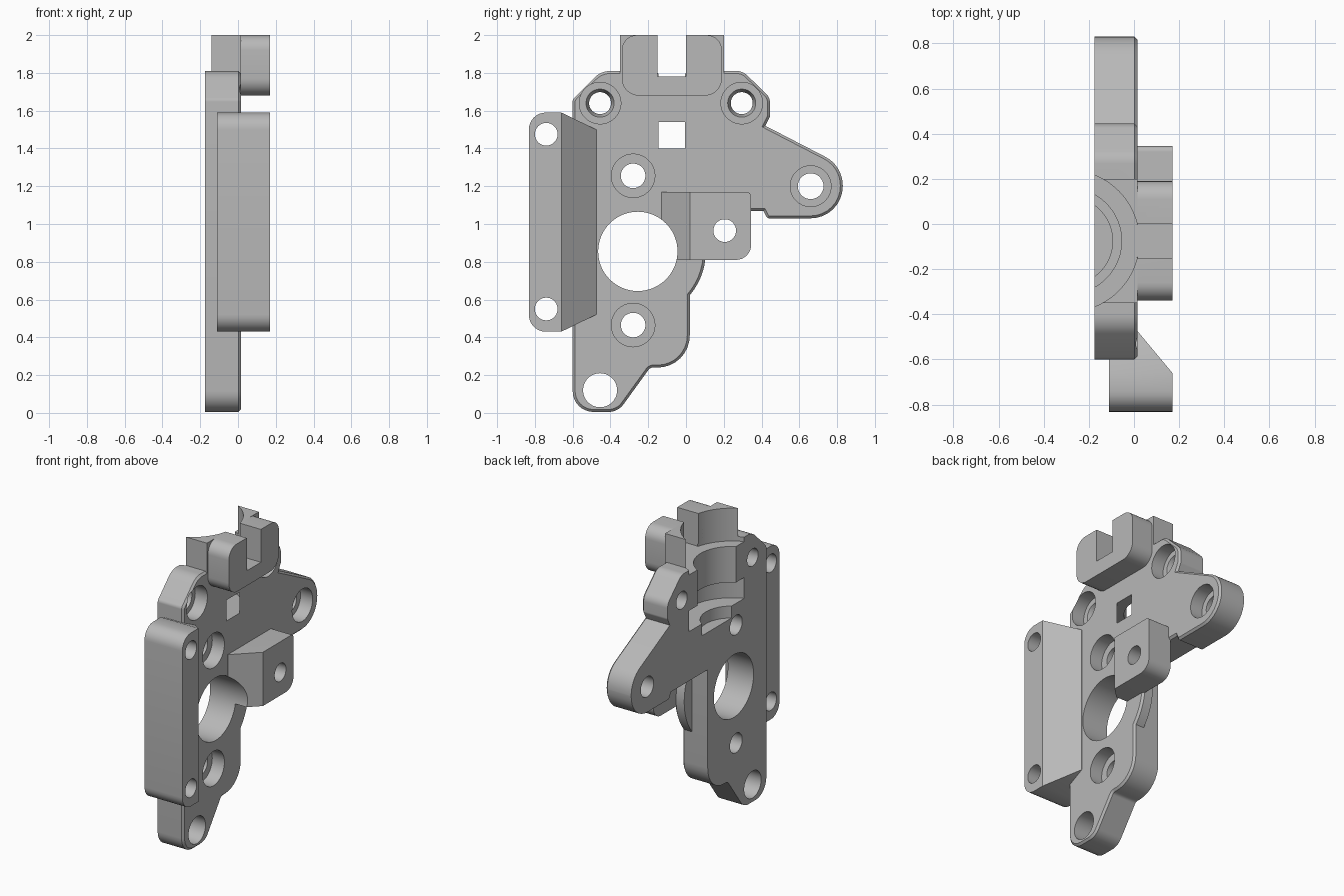
import bpy, bmesh, math
from mathutils import Vector

if "Cube" in bpy.data.objects:
    bpy.data.objects.remove(bpy.data.objects["Cube"], do_unlink=True)

grey = bpy.data.materials.new("plain grey")
grey.use_nodes = True
grey.diffuse_color = (0.48, 0.48, 0.48, 1)
grey.node_tree.nodes["Principled BSDF"].inputs["Base Color"].default_value = grey.diffuse_color


def outline(corners, steps=8):
    """Turn (u, v, radius) corners into a polygon with rounded corners."""
    points = []
    for i, (u, v, r) in enumerate(corners):
        p = Vector((u, v))
        if r == 0:
            points.append(p)
            continue
        a = (Vector(corners[i - 1][:2]) - p).normalized()
        b = (Vector(corners[(i + 1) % len(corners)][:2]) - p).normalized()
        half = a.angle(b) / 2
        centre = p + (a + b).normalized() * r / math.sin(half)
        start = p + a * r / math.tan(half) - centre
        end = p + b * r / math.tan(half) - centre
        turn = math.atan2(start.x * end.y - start.y * end.x, start.dot(end))
        for k in range(steps + 1):
            t = turn * k / steps
            c, s = math.cos(t), math.sin(t)
            points.append(centre + Vector((start.x * c - start.y * s, start.x * s + start.y * c)))
    return points


def prism(name, points, lo, hi, axis="x", chamfer=0, end_scale=None):
    """Extrude a polygon along x (points are y, z) or z (points are x, y)."""
    bm = bmesh.new()
    place = (lambda p, d: (d, p[0], p[1])) if axis == "x" else (lambda p, d: (p[0], p[1], d))
    far = points if end_scale is None else end_scale
    low = [bm.verts.new(place(p, lo)) for p in points]
    top = [bm.verts.new(place(p, hi)) for p in far]
    bm.faces.new(low)
    cap = bm.faces.new(top)
    for i in range(len(low)):
        bm.faces.new((low[i - 1], low[i], top[i], top[i - 1]))
    bmesh.ops.recalc_face_normals(bm, faces=bm.faces[:])
    if chamfer:
        bmesh.ops.bevel(bm, geom=list(cap.edges), offset=chamfer, segments=1,
                        affect="EDGES", clamp_overlap=True)
    mesh = bpy.data.meshes.new(name)
    bm.to_mesh(mesh)
    bm.free()
    mesh.materials.append(grey)
    obj = bpy.data.objects.new(name, mesh)
    bpy.context.collection.objects.link(obj)
    return obj


def circle(u, v, r, n=64):
    return [(u + r * math.cos(math.tau * i / n), v + r * math.sin(math.tau * i / n)) for i in range(n)]


cutters = []


def cutter(points, lo, hi, axis="x", end=None):
    obj = prism("cutter", points, lo, hi, axis, end_scale=end)
    obj.hide_render = True
    cutters.append(obj)
    return obj


def hole(y, z, r):
    return cutter(circle(y, z, r), -0.4, 0.4)


def cut(obj, tools):
    bpy.context.view_layer.objects.active = obj
    for tool in tools:
        mod = obj.modifiers.new("cut", "BOOLEAN")
        mod.operation = "DIFFERENCE"
        mod.solver = "EXACT"
        mod.object = tool
        bpy.ops.object.modifier_apply(modifier=mod.name)


BACK, FRONT = -0.175, 0.015
HUB = (-0.255, 0.855)

# Main parts
plate = prism("main_plate", outline([
    (-0.6, 0.005, 0.11), (-0.36, 0.005, 0.1), (-0.19, 0.24, 0.03), (0.02, 0.24, 0.17),
    (0.02, 1.07, 0), (0.41, 1.07, 0), (0.43, 1.03, 0.015), (0.83, 1.03, 0.17),
    (0.83, 1.308, 0.17), (0.42, 1.52, 0), (0.445, 1.57, 0.03), (0.445, 1.67, 0.07),
    (0.3, 1.81, 0.08), (-0.45, 1.81, 0.12), (-0.6, 1.66, 0.03)]),
    BACK, FRONT, chamfer=0.013)
flange = prism("hub_flange", circle(*HUB, 0.36), -0.06, FRONT - 0.001, chamfer=0.013)
column = prism("top_column", outline([
    (-0.35, 1.75, 0), (0.2, 1.75, 0), (0.2, 2, 0), (-0.35, 2, 0)]), -0.14, FRONT)
fork = prism("top_fork", outline([
    (-0.34, 1.68, 0.09), (0.19, 1.68, 0.09), (0.19, 2, 0.08), (-0.34, 2, 0.08)]), 0.005, 0.17)
block = prism("side_block", outline([
    (-0.832, 0.43, 0.09), (-0.66, 0.43, 0), (-0.475, 0.52, 0), (-0.475, 1.5, 0),
    (-0.66, 1.59, 0), (-0.832, 1.59, 0.09)]), -0.11, 0.17)
bracket = prism("side_bracket", outline([
    (-0.13, 0.81, 0), (0.345, 0.81, 0.08), (0.345, 1.17, 0.025), (-0.13, 1.17, 0)]), 0, 0.17)

# Stepped vertical bore, open at the back
bore = [cutter(circle(-0.29, -0.075, r, 96), lo, hi, "z")
        for r, lo, hi in ((0.313, 1.78, 2.2), (0.235, 1.5, 1.8), (0.313, 1.4, 1.54), (0.195, 1.32, 1.45))]
slot = cutter([(-0.15, 1.78), (0, 1.78), (0, 2.2), (-0.15, 2.2)], -0.3, 0.3)

# Holes with counterbores and cone seats
hub_hole = hole(*HUB, 0.21)
plate_tools = [hub_hole, hole(-0.455, 0.12, 0.09)]
for y, z, r, wide, seat in ((-0.28, 1.255, 0.065, 0.115, 0), (-0.28, 0.465, 0.065, 0.115, 0),
                            (-0.455, 1.64, 0.058, 0.11, 0.076), (0.295, 1.64, 0.058, 0.11, 0.076),
                            (0.66, 1.2, 0.068, 0.108, 0)):
    plate_tools += [hole(y, z, r), cutter(circle(y, z, wide), -0.075, 0.1)]
    if seat:
        plate_tools.append(cutter(circle(y, z, r), -0.12, -0.07, end=circle(y, z, seat)))

# Sloping cuts on the block and bracket
block_slope = cutter([(0.17, -0.66), (0.015, -0.474), (0.015, -0.4), (0.4, -0.4), (0.4, -0.66)], 0, 2, "z")
bracket_slope = cutter([(0.015, -0.131), (0.17, 0.02), (0.4, 0.02), (0.4, -0.3), (0.015, -0.3)], 0.5, 1.5, "z")

cut(plate, plate_tools + bore)
cut(flange, plate_tools)
cut(column, bore + [slot])
cut(fork, [bore[0], slot])
cut(block, [block_slope, hole(-0.74, 1.475, 0.06), hole(-0.74, 0.55, 0.06)])
cut(bracket, [bracket_slope, hub_hole, hole(0.205, 0.965, 0.06)])

for tool in cutters:
    bpy.data.objects.remove(tool, do_unlink=True)

for part in (plate, flange, column, fork, block, bracket):
    bpy.ops.object.select_all(action="DESELECT")
    part.select_set(True)
    bpy.context.view_layer.objects.active = part
    bpy.ops.object.shade_smooth_by_angle(angle=math.radians(30))
